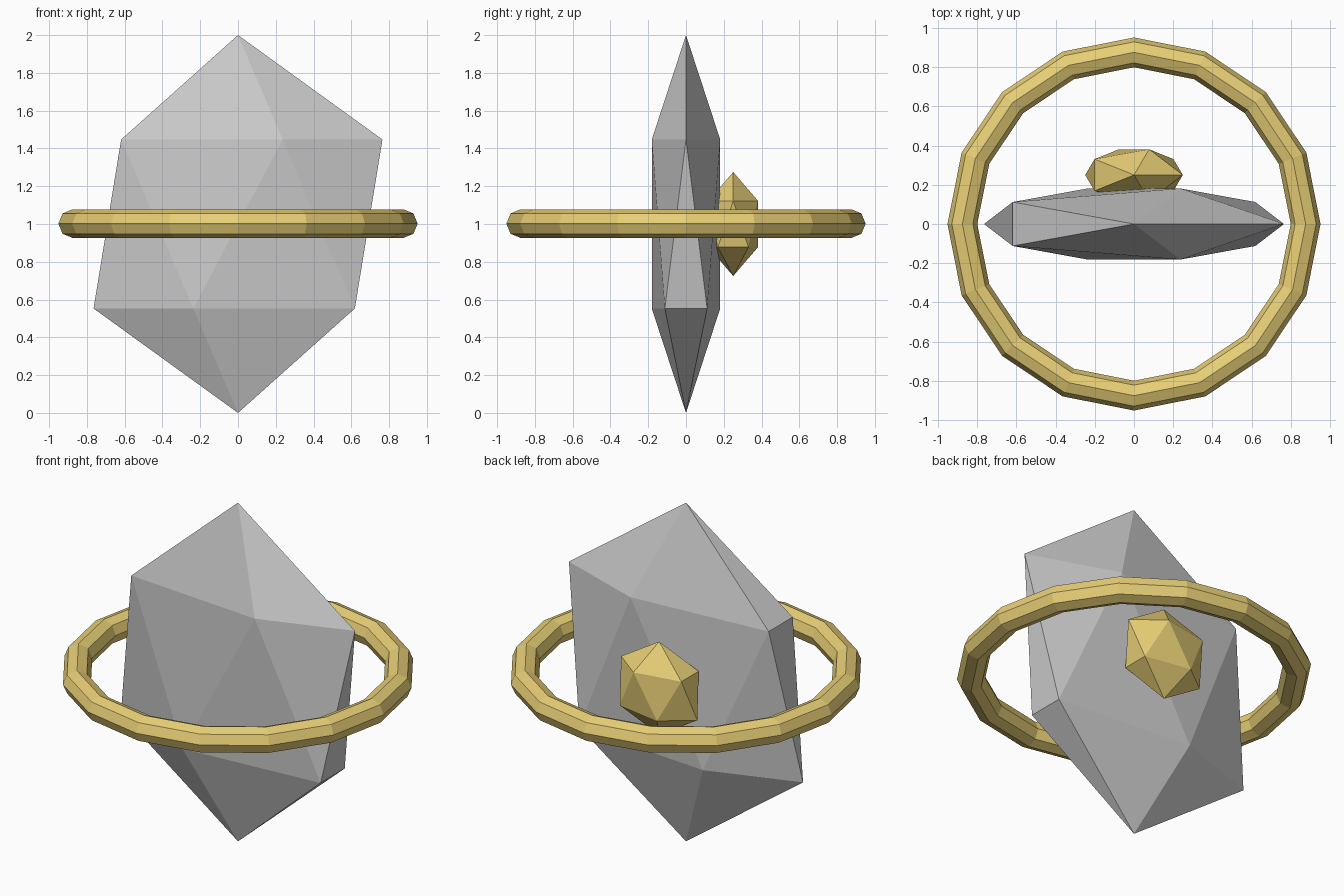
import bpy

if "Cube" in bpy.data.objects:
    bpy.data.objects.remove(bpy.data.objects["Cube"])

gold = bpy.data.materials.new("gold")
gold.diffuse_color = (0.8, 0.62, 0.18, 1)
gold.use_nodes = True
gold.node_tree.nodes["Principled BSDF"].inputs["Base Color"].default_value = gold.diffuse_color


def gem(name, location, scale, material=None):
    bpy.ops.mesh.primitive_ico_sphere_add(subdivisions=1, radius=1, location=location)
    ob = bpy.context.object
    ob.name = name
    ob.scale = scale
    bpy.ops.object.transform_apply(location=False, rotation=False, scale=True)
    if material:
        ob.data.materials.append(material)
    return ob


# Flattened crystal body
gem("crystal_body", (0, 0, 1), (0.855, 0.213, 1.0))

# Small gold gem set in the back of the body
gem("back_gem", (0, 0.25, 1), (0.278, 0.154, 0.275), gold)

# Faceted gold ring around the middle
bpy.ops.mesh.primitive_torus_add(major_segments=16, minor_segments=8,
                                 major_radius=0.875, minor_radius=0.076,
                                 location=(0, 0, 1.002))
ring = bpy.context.object
ring.name = "orbit_ring"
for p in ring.data.polygons:
    p.use_smooth = False
ring.data.materials.append(gold)
